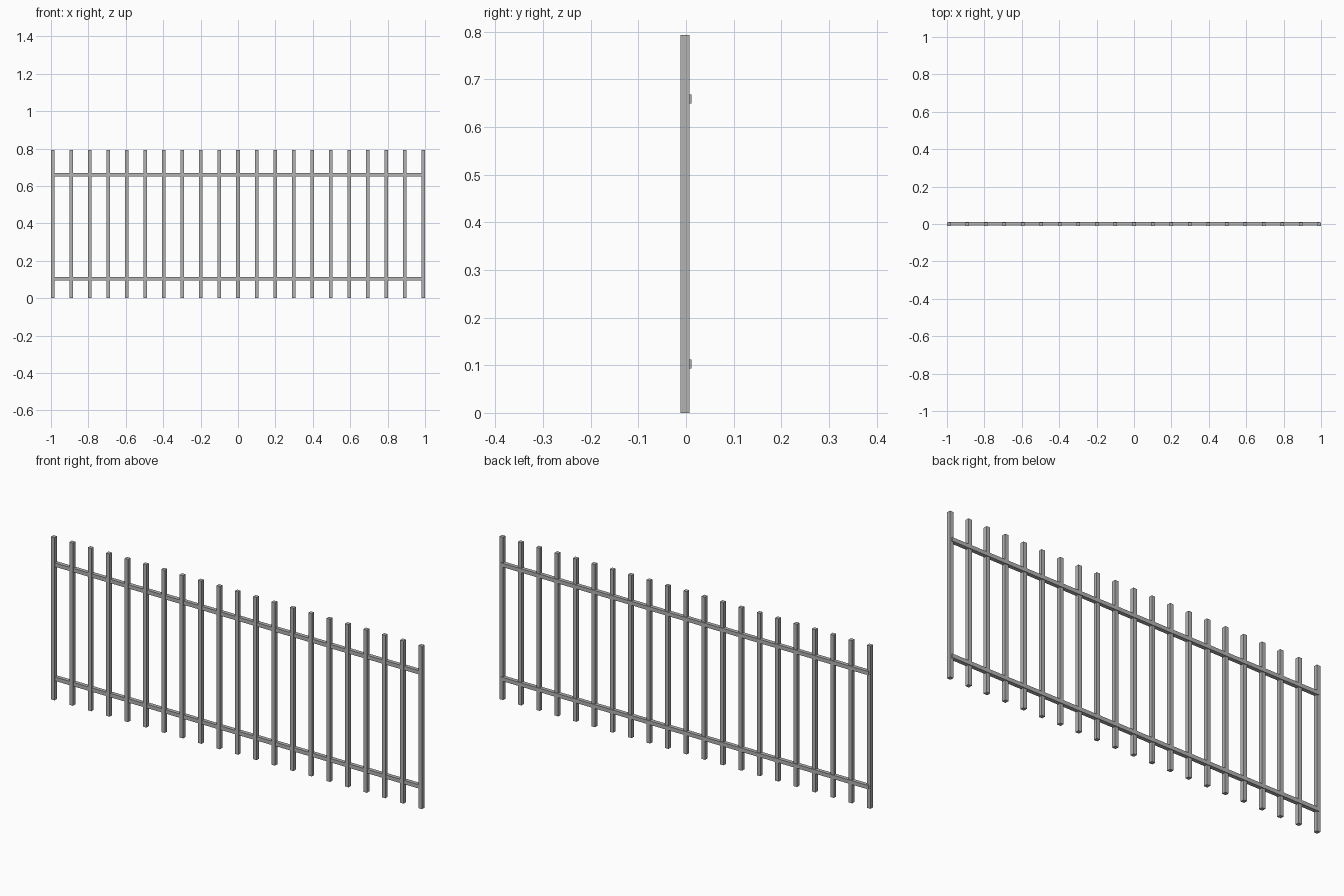
import bpy

cube = bpy.data.objects.get("Cube")
if cube:
    bpy.data.objects.remove(cube, do_unlink=True)

# Single grey metal
grey = bpy.data.materials.new("grey_metal")
grey.use_nodes = True
colour = (0.45, 0.45, 0.45, 1)
grey.diffuse_color = colour
grey.node_tree.nodes["Principled BSDF"].inputs["Base Color"].default_value = colour

BAR = 0.0188          # square section of bars and rails
HEIGHT = 0.793
COUNT = 21
END = 1 - BAR / 2     # centre of the outermost bars


def box(name, centre, size):
    bpy.ops.mesh.primitive_cube_add(size=1, location=centre)
    obj = bpy.context.object
    obj.name = name
    obj.scale = size
    bpy.ops.object.transform_apply(location=False, rotation=False, scale=True)
    obj.data.materials.append(grey)
    return obj


# Row of upright bars
for i in range(COUNT):
    x = -END + 2 * END * i / (COUNT - 1)
    box(f"upright_bar_{i + 1}", (x, -0.002, HEIGHT / 2), (BAR, BAR, HEIGHT))

# Two rails, set slightly towards the back and ending inside the end bars
for name, z in (("lower_rail", 0.103), ("upper_rail", 0.659)):
    box(name, (0, 0.002, z), (2 * END, BAR, BAR))
